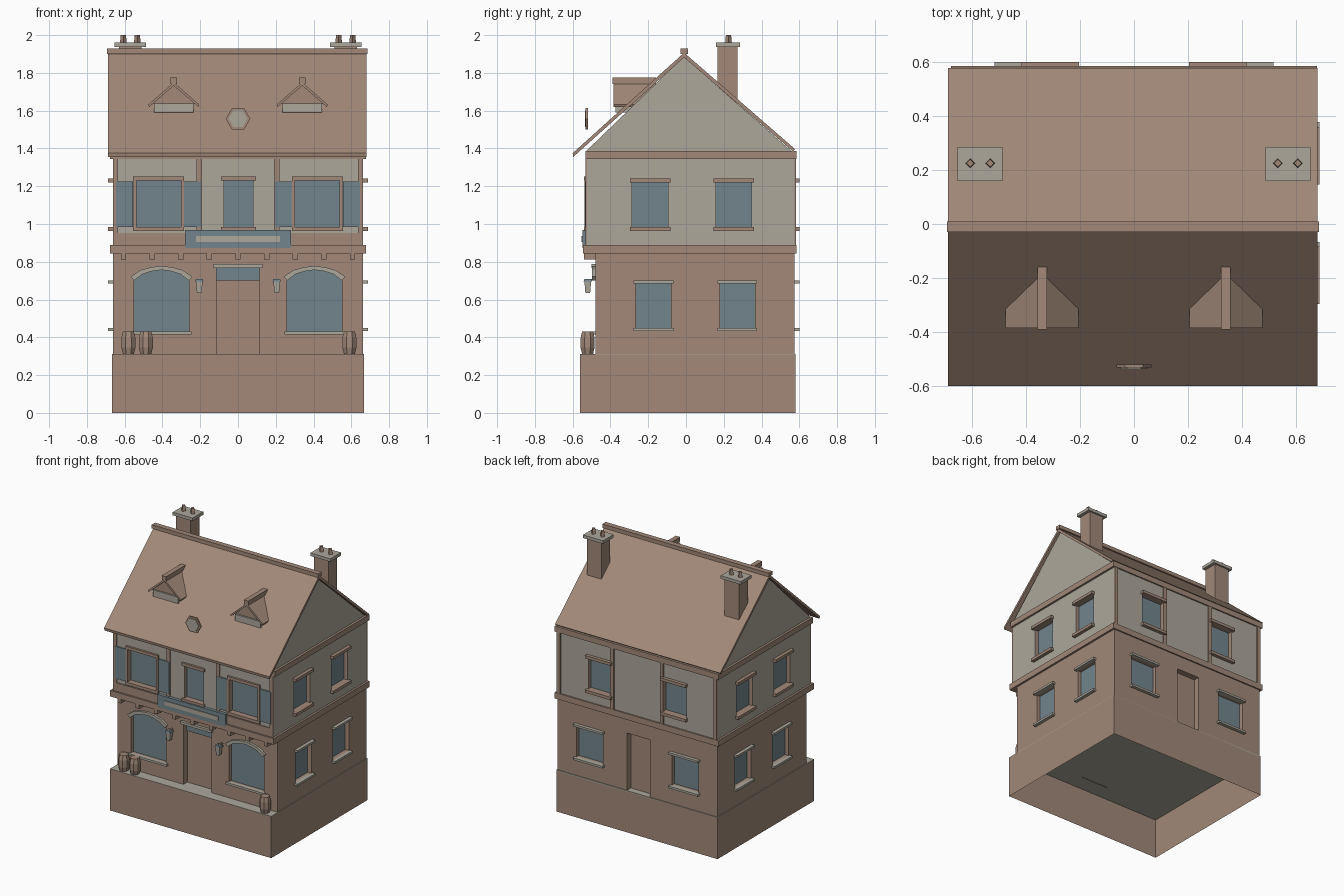
import bpy, bmesh, math
from mathutils import Vector

cube = bpy.data.objects.get("Cube")
if cube:
    bpy.data.objects.remove(cube, do_unlink=True)


def material(name, rgb):
    m = bpy.data.materials.new(name)
    m.use_nodes = True
    m.diffuse_color = (*rgb, 1)
    m.node_tree.nodes["Principled BSDF"].inputs["Base Color"].default_value = (*rgb, 1)
    return m


BROWN = material("warm_brown", (0.36, 0.25, 0.19))
CREAM = material("pale_plaster", (0.42, 0.39, 0.33))
BLUE = material("slate_blue", (0.17, 0.235, 0.265))


def finish(name, bm, mat):
    bmesh.ops.recalc_face_normals(bm, faces=bm.faces)
    mesh = bpy.data.meshes.new(name)
    bm.to_mesh(mesh)
    bm.free()
    mesh.materials.append(mat)
    ob = bpy.data.objects.new(name, mesh)
    bpy.context.collection.objects.link(ob)
    return ob


def loft(name, rings, mat, caps=True):
    """Skin a list of equal rings of points into a solid."""
    bm = bmesh.new()
    vs = [[bm.verts.new(p) for p in ring] for ring in rings]
    n = len(vs[0])
    for a, b in zip(vs, vs[1:]):
        for i in range(n):
            bm.faces.new((a[i], a[(i + 1) % n], b[(i + 1) % n], b[i]))
    if caps:
        bm.faces.new(vs[0])
        bm.faces.new(vs[-1])
    return finish(name, bm, mat)


def prism(name, axis, pts, a, b, mat):
    """Extrude a profile of (u, z) points along x (0) or y (1)."""
    def ring(d):
        return [(d, u, z) if axis == 0 else (u, d, z) for u, z in pts]
    return loft(name, [ring(a), ring(b)], mat)


def box(name, x0, x1, y0, y1, z0, z1, mat, caps=True):
    rings = [[(x0, y0, z), (x1, y0, z), (x1, y1, z), (x0, y1, z)] for z in (z0, z1)]
    return loft(name, rings, mat, caps)


def turned(name, x, y, levels, sides, mat, turn=0.0):
    ang = [turn + math.tau * i / sides for i in range(sides)]
    rings = [[(x + r * math.cos(t), y + r * math.sin(t), z) for t in ang] for z, r in levels]
    return loft(name, rings, mat)


# Each wall: axis it is normal to, wall position, outward sign
FRONT_LOW, FRONT_UP = (1, -0.48, -1), (1, -0.525, -1)
BACK, RIGHT, LEFT = (1, 0.575, 1), (0, 0.662, 1), (0, -0.662, -1)


def on_wall(name, wall, u0, u1, d0, d1, z0, z1, mat):
    """Box on a wall: u runs along it, d is the distance out of it."""
    axis, pos, sign = wall
    a, b = sorted((pos + sign * d0, pos + sign * d1))
    if axis == 0:
        return box(name, a, b, u0, u1, z0, z1, mat)
    return box(name, u0, u1, a, b, z0, z1, mat)


def opening(cuts, name, wall, u0, u1, z0, z1, pane=BLUE, depth=0.035):
    cuts.append(on_wall(name + "_cutter", wall, u0, u1, -depth, 0.05, z0, z1, BROWN))
    on_wall(name + "_pane", wall, u0, u1, -depth - 0.002, 0.005 - depth, z0, z1, pane)


def window(cuts, name, wall, u0, u1, z0, z1, trim, lip=0.012, t=0.022, out=0.025):
    opening(cuts, name, wall, u0, u1, z0, z1)
    on_wall(name + "_header", wall, u0 - lip, u1 + lip, -0.01, out, z1, z1 + t, trim)
    on_wall(name + "_sill", wall, u0 - lip, u1 + lip, -0.01, out, z0 - t, z0, trim)


def carve(ob, cuts):
    """Cut the openings into a wall, keeping brown reveals."""
    for c in cuts:
        c.hide_render = True
        m = ob.modifiers.new("opening", "BOOLEAN")
        m.operation, m.solver, m.object = "DIFFERENCE", "EXACT", c
        m.material_mode = "TRANSFER"
    bpy.context.view_layer.update()
    dg = bpy.context.evaluated_depsgraph_get()
    mesh = bpy.data.meshes.new_from_object(ob.evaluated_get(dg))
    ob.modifiers.clear()
    ob.data = mesh
    for c in cuts:
        bpy.data.objects.remove(c, do_unlink=True)


# Hollow plinth and floor
box("plinth", -0.667, 0.667, -0.56, 0.58, 0, 0.31, BROWN, caps=False)
box("floor", -0.667, 0.667, -0.56, 0.58, 0.303, 0.312, CREAM)

# Ground and upper storeys
ground = box("ground_floor", -0.662, 0.662, -0.48, 0.575, 0.305, 0.86, BROWN)
upper = box("upper_floor", -0.662, 0.662, -0.525, 0.575, 0.85, 1.37, CREAM)
low, high = [], []

for side, wall in (("right", RIGHT), ("left", LEFT)):
    for tag, yu, yl in (("front", -0.19, -0.172), ("back", 0.253, 0.272)):
        window(high, f"{side}_{tag}_upper_window", wall, yu - 0.095, yu + 0.095, 0.985, 1.22, BROWN)
        window(low, f"{side}_{tag}_lower_window", wall, yl - 0.093, yl + 0.093, 0.45, 0.685, CREAM, t=0.016)

for side, s in (("left", 1), ("right", -1)):
    # Back windows and timbers
    window(high, f"back_{side}_upper_window", BACK, s * 0.31 - 0.095, s * 0.31 + 0.095, 0.985, 1.22, BROWN)
    window(low, f"back_{side}_lower_window", BACK, s * 0.395 - 0.11, s * 0.395 + 0.11, 0.45, 0.685, CREAM, t=0.016)
    for tag, x in (("inner", 0.205), ("corner", 0.648)):
        on_wall(f"back_{side}_{tag}_post", BACK, s * x - 0.014, s * x + 0.014, -0.01, 0.008, 0.88, 1.36, BROWN)
        on_wall(f"front_{side}_{tag}_post", FRONT_UP, s * x - 0.014, s * x + 0.014, -0.01, 0.008, 0.88, 1.36, BROWN)

    # Upper front windows with jambs and shutters
    c = s * 0.42
    window(high, f"front_{side}_upper_window", FRONT_UP, c - 0.12, c + 0.12, 0.985, 1.23, BROWN, lip=0.015, out=0.015)
    for e in (-1, 1):
        j, h = c + e * 0.126, c + e * 0.18
        on_wall(f"front_{side}_jamb", FRONT_UP, j - 0.008, j + 0.008, -0.01, 0.012, 0.985, 1.23, BROWN)
        on_wall(f"front_{side}_shutter", FRONT_UP, h - 0.045, h + 0.045, 0, 0.0095, 0.985, 1.225, BLUE)

    # Arched ground floor windows
    c = s * 0.405
    arch = [(0.145, 0.70), (0.1, 0.735), (0.05, 0.75), (0, 0.757)]
    arch += [(-u, z) for u, z in reversed(arch[:3])]
    shape = [(c + u, z) for u, z in [(-0.145, 0.43), (0.145, 0.43)] + arch]
    low.append(prism("arch_cutter", 1, shape, -0.55, -0.445, BROWN))
    prism(f"front_{side}_arched_pane", 1, shape, -0.45, -0.442, BLUE)
    band = [(c + u, z) for u, z in arch]
    band += [(c + u * 1.12, z + 0.021) for u, z in reversed(arch)]
    bm_rings = [[(u, y, z) for u, z in band] for y in (-0.497, -0.47)]
    loft(f"front_{side}_arch_moulding", bm_rings, CREAM)
    on_wall(f"front_{side}_arch_sill", FRONT_LOW, c - 0.16, c + 0.16, -0.01, 0.018, 0.416, 0.432, CREAM)

    # Lanterns
    q = math.pi / 4
    turned(f"{side}_lantern", s * 0.205, -0.52, [(0.635, 0.018), (0.695, 0.025)], 4, CREAM, q)
    turned(f"{side}_lantern_cap", s * 0.205, -0.52, [(0.695, 0.031), (0.708, 0.026)], 4, BLUE, q)
    box(f"{side}_lantern_arm", s * 0.205 - 0.005, s * 0.205 + 0.005, -0.52, -0.47, 0.7, 0.71, BROWN)

    # Chimneys
    x = s * 0.57
    box(f"{side}_chimney", x - 0.06, x + 0.06, 0.168, 0.272, 1.55, 1.94, BROWN)
    box(f"{side}_chimney_cap", x - 0.083, x + 0.083, 0.16, 0.285, 1.937, 1.96, CREAM)
    for e in (-1, 1):
        turned(f"{side}_chimney_pot", x + e * 0.037, 0.225, [(1.955, 0.018), (2.0, 0.014)], 4, BROWN)

    # Dormers: cheeks, plaster front, pitched roof and ridge
    x = s * 0.34
    box(f"{side}_dormer_front", x - 0.105, x + 0.105, -0.372, -0.25, 1.59, 1.638, CREAM)
    prism(f"{side}_dormer_gable", 1, [(x - 0.115, 1.635), (x + 0.115, 1.635), (x, 1.735)], -0.36, -0.2, BROWN)
    for e in (-1, 1):
        slope = [(0, 1.75), (0.135, 1.632), (0.13, 1.62), (0, 1.732)]
        prism(f"{side}_dormer_slope", 1, [(x + e * u, z) for u, z in slope], -0.385, -0.16, BROWN)
    box(f"{side}_dormer_ridge", x - 0.018, x + 0.018, -0.39, -0.16, 1.742, 1.775, BROWN)

# Doors and middle window
opening(low, "front_door", FRONT_LOW, -0.115, 0.115, 0.30, 0.77, BROWN, 0.05)
on_wall("front_door_transom", FRONT_LOW, -0.115, 0.115, -0.045, -0.037, 0.70, 0.77, BLUE)
on_wall("front_door_lintel", FRONT_LOW, -0.13, 0.13, -0.01, 0.02, 0.768, 0.787, CREAM)
opening(low, "back_door", BACK, -0.105, 0.085, 0.30, 0.74, BROWN, 0.05)
window(high, "front_middle_window", FRONT_UP, -0.075, 0.08, 0.985, 1.23, BROWN, lip=0.016, out=0.015)
carve(ground, low)
carve(upper, high)

# Horizontal beams, rail and joists
box("lower_beam", -0.677, 0.677, -0.545, 0.585, 0.845, 0.89, BROWN)
box("upper_beam", -0.677, 0.677, -0.532, 0.585, 1.345, 1.387, BROWN)
on_wall("front_rail", FRONT_UP, -0.64, 0.64, -0.01, 0.007, 0.885, 0.953, BROWN)
for i in range(9):
    x = (i - 4) * 0.1515
    box("joist", x - 0.014, x + 0.014, -0.54, -0.475, 0.812, 0.85, BROWN)

# Blank signboard
box("signboard", -0.28, 0.28, -0.549, -0.52, 0.873, 0.967, BLUE)
box("signboard_stripe", -0.222, 0.222, -0.554, -0.547, 0.905, 0.937, CREAM)

# Gable block, roof shell and ridge
prism("gable_walls", 0, [(-0.535, 1.38), (0.565, 1.38), (-0.012, 1.885)], -0.66, 0.66, CREAM)
roof = [(-0.01, 1.907), (-0.6, 1.375), (-0.597, 1.355), (-0.01, 1.882), (0.565, 1.385), (0.578, 1.396)]
prism("roof", 0, roof, -0.688, 0.68, BROWN)
box("roof_ridge", -0.693, 0.685, -0.03, 0.01, 1.9, 1.928, BROWN)

# Hexagonal plaque in front of the roof
for name, r, y0, y1, mat in (("plaque_rim", 0.065, -0.531, -0.52, BROWN), ("plaque_face", 0.05, -0.536, -0.53, CREAM)):
    hexagon = [(r * math.cos(math.tau * i / 6), 1.557 + r * math.sin(math.tau * i / 6)) for i in range(6)]
    prism(name, 1, hexagon, y0, y1, mat)

# Barrels on the ledge
for x in (-0.58, -0.488, 0.59):
    turned("barrel", x, -0.521, [(0.31, 0.031), (0.345, 0.04), (0.397, 0.04), (0.432, 0.031)], 8, BROWN, math.pi / 8)
